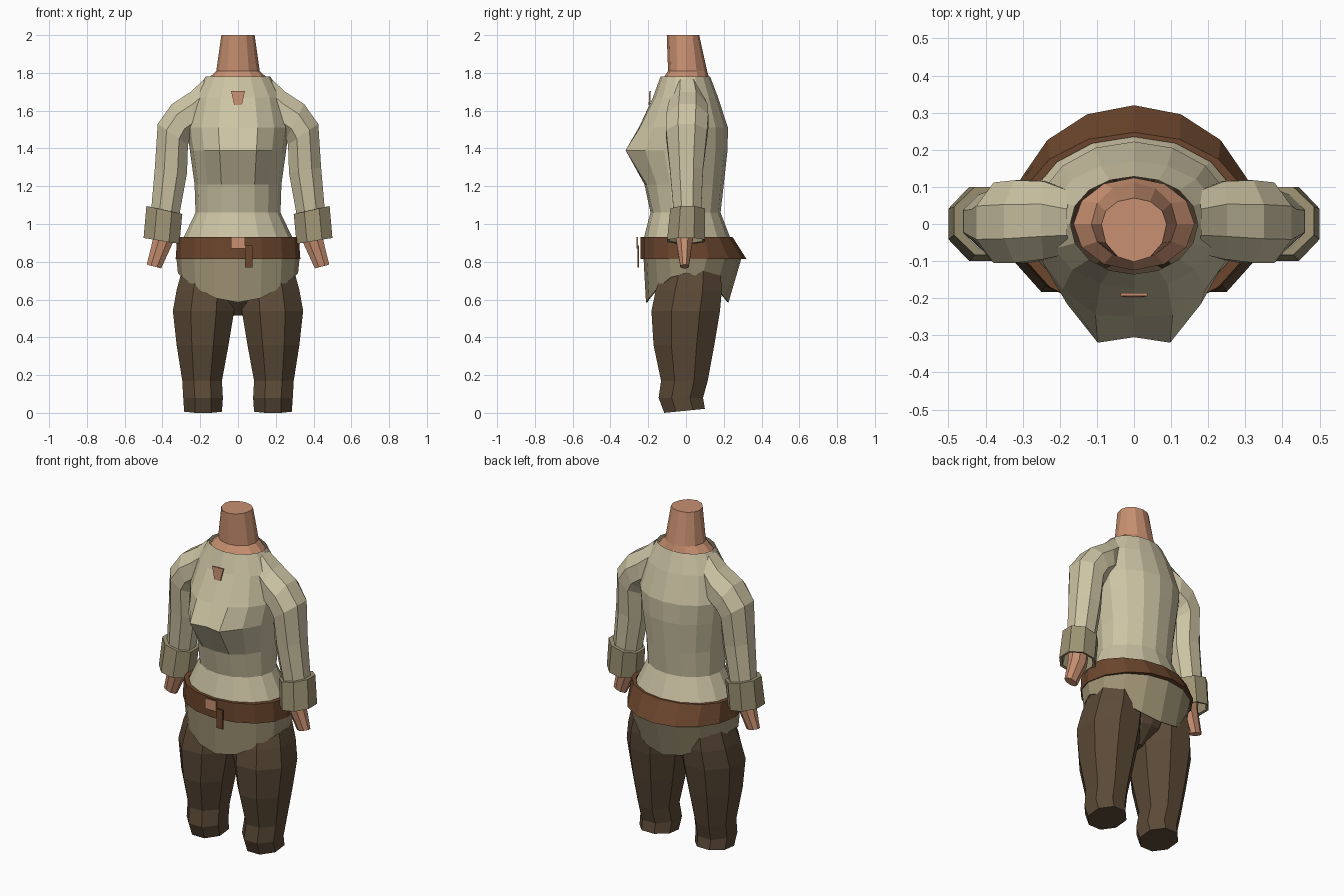
import bpy, bmesh, math
from mathutils import Vector

cube = bpy.data.objects.get("Cube")
if cube:
    bpy.data.objects.remove(cube)


def material(name, rgb):
    m = bpy.data.materials.new(name)
    m.use_nodes = True
    m.diffuse_color = (*rgb, 1)
    m.node_tree.nodes["Principled BSDF"].inputs["Base Color"].default_value = (*rgb, 1)
    return m


SKIN = material("skin", (.58, .28, .165))
SHIRT = material("cream cloth", (.61, .55, .37))
TRIM = material("dull cream trim", (.34, .29, .175))
LEATHER = material("brown leather", (.15, .062, .026))
TROUSER = material("dark brown cloth", (.105, .068, .038))


def oval(z, cx, rx, front, back, n=16, bust=1, tilt=0):
    """Level ring with separate front and back depths."""
    pts = []
    for i in range(n):
        a = 2 * math.pi * i / n
        c, s = math.cos(a), math.sin(a)
        y = front * c if c > 0 else -back * c
        if i in (1, n - 1):
            y *= bust
        pts.append(Vector((cx + rx * s, y, z + tilt * y)))
    return pts


def tube_ring(outer, inner, front, back, n=8):
    """Ring spanning two x-z points, with a flat facet on each side."""
    o, i = Vector((outer[0], 0, outer[1])), Vector((inner[0], 0, inner[1]))
    mid, half = (o + i) / 2, (o - i) / 2
    grow = 1 / math.cos(math.pi / n)
    pts = []
    for k in range(n):
        a = 2 * math.pi * (k + .5) / n
        p = mid + half * math.cos(a) * grow
        p.y = (front + back) / 2 + (back - front) / 2 * math.sin(a) * grow
        pts.append(p)
    return pts


def loft(name, rings, mat, cap_start=False, cap_end=False, side=1, closed=False):
    bm = bmesh.new()
    rows = [[bm.verts.new((p.x * side, p.y, p.z)) for p in r] for r in rings]
    n = len(rows[0])
    pairs = list(zip(rows, rows[1:]))
    if closed:
        pairs.append((rows[-1], rows[0]))
    for a, b in pairs:
        for i in range(n):
            j = (i + 1) % n
            bm.faces.new((a[i], a[j], b[j], b[i]))
    if cap_start:
        bm.faces.new(rows[0])
    if cap_end:
        bm.faces.new(rows[-1])
    bmesh.ops.recalc_face_normals(bm, faces=bm.faces)
    me = bpy.data.meshes.new(name)
    bm.to_mesh(me)
    bm.free()
    me.materials.append(mat)
    ob = bpy.data.objects.new(name, me)
    bpy.context.collection.objects.link(ob)
    return ob


def plate(name, outline, y, mat, lean=0):
    """Thin upright plate from an x-z outline."""
    low = min(z for x, z in outline)
    rings = [[Vector((x, y + d + lean * (z - low), z)) for x, z in outline]
             for d in (0, .008)]
    return loft(name, rings, mat, True, True)


# Shirt body, with a ridge across the chest
loft("shirt_body", [
    oval(1.78, 0, .172, -.135, .128),
    oval(1.67, 0, .235, -.175, .17),
    oval(1.51, 0, .272, -.25, .222, bust=1.06),
    oval(1.39, 0, .255, -.305, .22, bust=1.135),
    oval(1.21, 0, .23, -.22, .2, bust=1.03),
    oval(1.06, 0, .225, -.188, .183),
    oval(.92, 0, .292, -.225, .237),
    oval(.84, 0, .30, -.225, .25)], SHIRT)

# Neck
loft("neck", [
    oval(1.765, 0, .163, -.125, .125, 12),
    oval(1.81, 0, .115, -.095, .112, 12),
    oval(2.0, 0, .088, -.102, .07, 12)], SKIN, cap_end=True)

# Shirt tail, its lower edge rising at the hips
tail = oval(.6, 0, .318, -.212, .225)
for k, p in enumerate(tail):
    p.z = .74 - .155 * math.cos(2 * math.pi * k / 16) ** 2
hem = loft("shirt_tail", [oval(.84, 0, .328, -.226, .30), tail], TRIM)
thick = hem.modifiers.new("thickness", "SOLIDIFY")
thick.thickness = .008

# Belt, buckle, strap end and neck opening
loft("belt", [
    oval(.93, 0, .295, -.215, .235),
    oval(.93, 0, .322, -.24, .247),
    oval(.815, 0, .33, -.24, .32),
    oval(.815, 0, .305, -.22, .29)], LEATHER, closed=True)
plate("buckle", [(-.037, .87), (.037, .87), (.037, .932), (-.037, .932)], -.262, SKIN)
plate("strap_end", [(.037, .77), (.077, .77), (.077, .885), (.037, .885)], -.256, LEATHER)
plate("neck_opening", [(-.02, 1.63), (.02, 1.63), (.037, 1.705), (-.037, 1.705)],
      -.198, SKIN, .05)

# Trouser seat
loft("trouser_seat", [
    oval(.515, 0, .025, -.05, .06),
    oval(.6, 0, .14, -.12, .15),
    oval(.76, 0, .25, -.15, .2)], TROUSER, cap_start=True)

for side, label in ((1, "left"), (-1, "right")):
    # Trouser leg
    foot = tube_ring((.285, 0), (.085, 0), -.115, .1)
    low = min(p.y for p in foot)
    for p in foot:
        p.z = (p.y - low) * .1
    loft(label + "_trouser_leg", [
        foot,
        tube_ring((.29, .08), (.08, .08), -.145, .09),
        tube_ring((.295, .17), (.085, .17), -.132, .115),
        tube_ring((.325, .36), (.05, .36), -.172, .15),
        tube_ring((.345, .54), (.02, .54), -.183, .18),
        tube_ring((.325, .65), (.02, .65), -.16, .19),
        tube_ring((.29, .78), (.03, .78), -.115, .18)],
        TROUSER, cap_start=True, side=side)

    # Sleeve from the shoulder to the cuff
    loft(label + "_sleeve", [
        tube_ring((.18, 1.765), (.17, 1.5), -.08, .09),
        tube_ring((.25, 1.70), (.23, 1.47), -.095, .115),
        tube_ring((.35, 1.635), (.255, 1.45), -.105, .118),
        tube_ring((.425, 1.53), (.265, 1.42), -.105, .112),
        tube_ring((.44, 1.30), (.27, 1.27), -.085, .09),
        tube_ring((.46, 1.07), (.31, 1.05), -.065, .08)],
        SHIRT, side=side)

    # Cuff with a folded rim at both ends
    loft(label + "_cuff", [
        tube_ring((.46, 1.09), (.315, 1.058), -.065, .08),
        tube_ring((.485, 1.095), (.295, 1.053), -.083, .1),
        tube_ring((.5, .926), (.31, .895), -.1, .1),
        tube_ring((.485, .928), (.325, .90), -.085, .085)],
        TRIM, side=side, closed=True)

    # Forearm stump
    loft(label + "_wrist", [
        tube_ring((.45, 1.08), (.33, 1.06), -.06, .05),
        tube_ring((.45, .92), (.345, .90), -.052, .035),
        tube_ring((.483, .785), (.407, .765), -.03, .015)],
        SKIN, cap_end=True, side=side)
